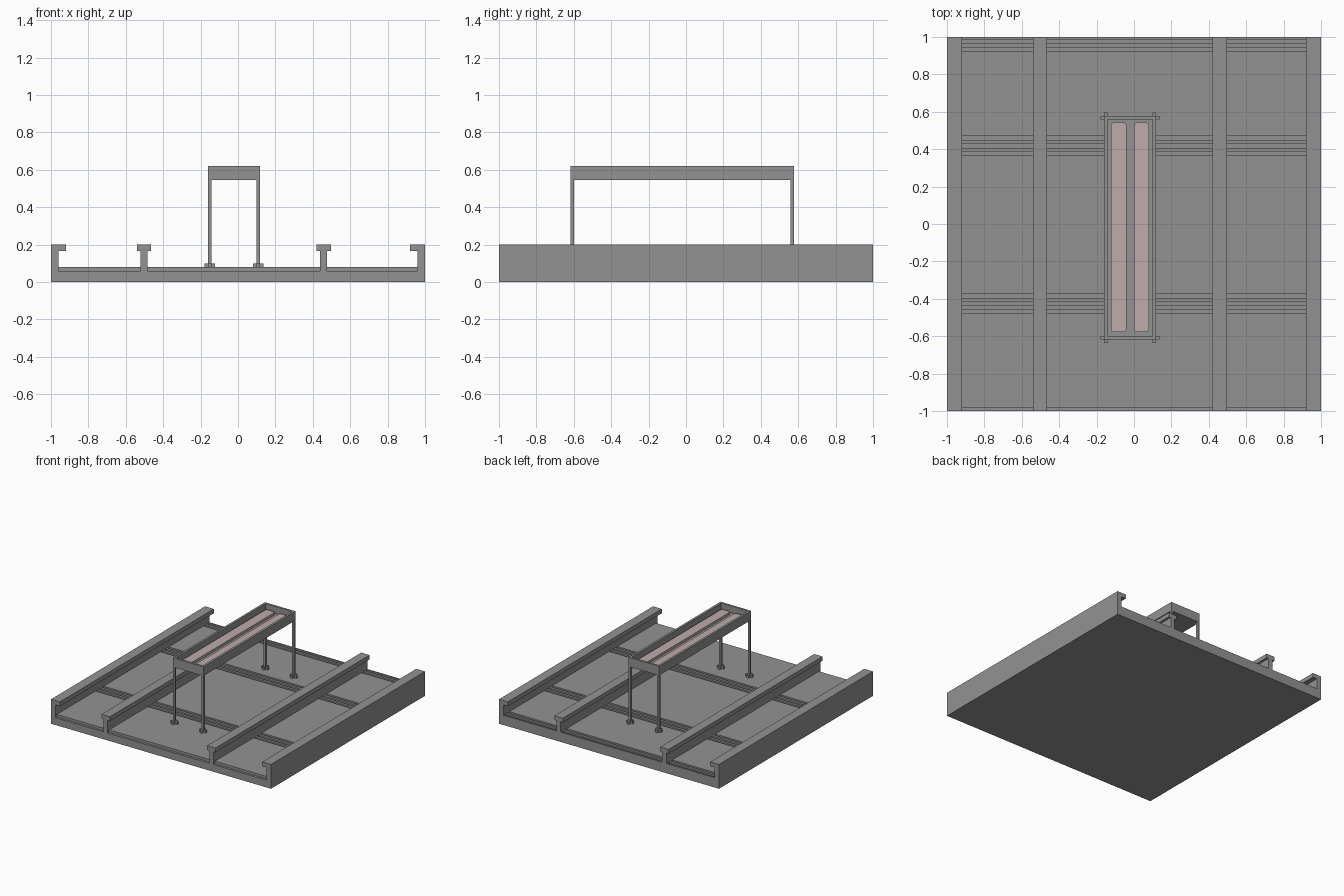
import bpy, bmesh
from mathutils import Vector

old = bpy.data.objects.get("Cube")
if old:
    bpy.data.objects.remove(old, do_unlink=True)


def material(name, rgb):
    m = bpy.data.materials.new(name)
    m.use_nodes = True
    m.diffuse_color = (*rgb, 1)
    bsdf = next(n for n in m.node_tree.nodes if n.type == 'BSDF_PRINCIPLED')
    bsdf.inputs["Base Color"].default_value = (*rgb, 1)
    return m


GREY = material("grey", (0.29, 0.29, 0.29))
PINK = material("pale pink", (0.52, 0.41, 0.41))


def finish(bm, name, mat):
    bmesh.ops.recalc_face_normals(bm, faces=bm.faces)
    me = bpy.data.meshes.new(name)
    bm.to_mesh(me)
    bm.free()
    me.materials.append(mat)
    ob = bpy.data.objects.new(name, me)
    bpy.context.collection.objects.link(ob)
    return ob


def extrude(name, points, axis, a, b, mat=GREY):
    """Extrude a closed profile of (horizontal, z) points along x or y."""
    bm = bmesh.new()
    place = (lambda h, z: (a, h, z)) if axis == 'x' else (lambda h, z: (h, a, z))
    face = bm.faces.new([bm.verts.new(place(h, z)) for h, z in points])
    new = bmesh.ops.extrude_face_region(bm, geom=[face])["geom"]
    step = Vector((b - a, 0, 0)) if axis == 'x' else Vector((0, b - a, 0))
    bmesh.ops.translate(bm, vec=step, verts=[v for v in new if isinstance(v, bmesh.types.BMVert)])
    return finish(bm, name, mat)


def box(name, x, y, z, mat=GREY, round_corners=0):
    bm = bmesh.new()
    bmesh.ops.create_cube(bm, size=1)
    for v in bm.verts:
        v.co = [r[0] if c < 0 else r[1] for c, r in zip(v.co, (x, y, z))]
    if round_corners:
        upright = [e for e in bm.edges if abs(e.verts[0].co.z - e.verts[1].co.z) > 1e-5]
        bmesh.ops.bevel(bm, geom=upright, offset=round_corners, segments=4,
                        profile=0.5, affect='EDGES')
    return finish(bm, name, mat)


# Floor slab with bands of three narrow cross grooves
LOW, TOP, G = 0.06, 0.08, 0.021
grooves = [(-1.0, -0.982)]
for start in (-0.479, 0.365):
    grooves += [(start + 2 * i * G, start + (2 * i + 1) * G) for i in range(3)]
grooves += [(0.923, 0.945), (0.966, 0.987)]
profile = [(-1, 0)]
for y0, y1 in grooves:
    if y0 > -1:
        profile.append((y0, TOP))
    profile += [(y0, LOW), (y1, LOW), (y1, TOP)]
profile += [(1, TOP), (1, 0)]
extrude("floor_slab", profile, 'x', -0.96, 0.96)

# Side walls with an inward lip
for side, s in (("right", -1), ("left", 1)):
    pts = [(1, 0), (1, 0.2), (0.92, 0.2), (0.92, 0.165), (0.96, 0.165), (0.96, 0)]
    extrude(side + "_wall", [(s * x, z) for x, z in pts], 'y', -1, 1)

# T-shaped inner rails
for side, cx in (("right", -0.503), ("left", 0.458)):
    half = [(0.019, LOW), (0.019, 0.165), (0.038, 0.165), (0.038, 0.2)]
    pts = half + [(-x, z) for x, z in reversed(half)]
    extrude(side + "_rail", [(cx + x, z) for x, z in pts], 'y', -1, 1)

# Raised tray: rim with an open top and a floor
X0, X1, Y0, Y1, T = -0.16, 0.118, -0.618, 0.578, 0.018
B, H = 0.545, 0.62
box("tray_floor", (X0 + T, X1 - T), (Y0 + T, Y1 - T), (B, 0.565))
for name, x in (("right", (X0, X0 + T)), ("left", (X1 - T, X1))):
    box("tray_side_" + name, x, (Y0, Y1), (B, H))
for name, y in (("front", (Y0, Y0 + T)), ("back", (Y1 - T, Y1))):
    box("tray_end_" + name, (X0 + T, X1 - T), y, (B, H))

# Two long rounded panels lying in the tray
for name, x in (("right", (-0.123, -0.041)), ("left", (0.0, 0.08))):
    box("tray_panel_" + name, x, (-0.578, 0.542), (0.565, 0.585), PINK, 0.015)

# Slim legs on cross-shaped feet
W, ARM = 0.009, 0.028
for xn, cx in (("right", X0 + W), ("left", X1 - W)):
    for yn, cy in (("front", Y0 + W), ("back", Y1 - W)):
        tag = yn + "_" + xn
        box("leg_" + tag, (cx - W, cx + W), (cy - W, cy + W), (TOP, B))
        box("foot_across_" + tag, (cx - ARM, cx + ARM), (cy - W, cy + W), (TOP, 0.1))
        for d, s in (("front", -1), ("back", 1)):
            ys = sorted((cy + s * W, cy + s * ARM))
            box("foot_" + d + "_arm_" + tag, (cx - W, cx + W), ys, (TOP, 0.1))
